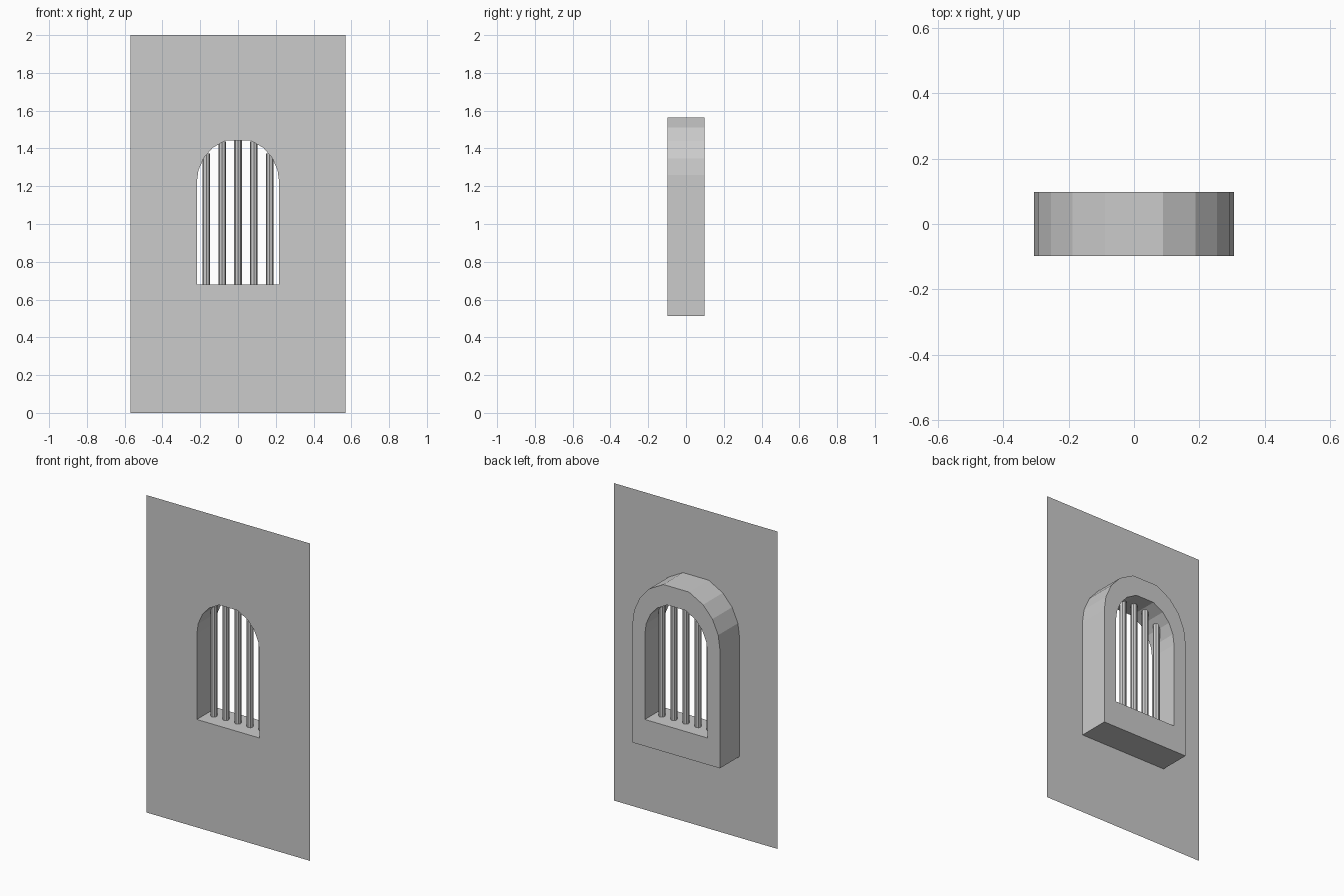
import bpy, bmesh
from math import sin, cos, sqrt, radians

if "Cube" in bpy.data.objects:
    bpy.data.objects.remove(bpy.data.objects["Cube"])

FRONT, BACK = -0.098, 0.098
ANGLES = [-90, -74, -56, -38, -17, 17, 38, 56, 74, 90]


def arch(half, bottom, spring, rise):
    """Arched opening outline, from bottom left over the top to bottom right."""
    pts = [(-half, bottom)]
    pts += [(half * sin(radians(a)), spring + rise * cos(radians(a)) / cos(radians(17)))
            for a in ANGLES]
    return pts + [(half, bottom)]


def make_object(name, bm):
    bmesh.ops.remove_doubles(bm, verts=bm.verts, dist=1e-5)
    mesh = bpy.data.meshes.new(name)
    bm.to_mesh(mesh)
    bm.free()
    obj = bpy.data.objects.new(name, mesh)
    bpy.context.collection.objects.link(obj)
    return obj


def place(bm, outline, y):
    return [bm.verts.new((x, y, z)) for x, z in outline]


def bridge(bm, a, b):
    """Closed strip of quads between two matching loops."""
    n = len(a)
    for i in range(n):
        j = (i + 1) % n
        bm.faces.new((a[i], a[j], b[j], b[i]))


inner = arch(0.218, 0.68, 1.22, 0.223)
outer = arch(0.305, 0.512, 1.26, 0.305)

# Thin wall panel with the arched opening
bm = bmesh.new()
edges = []
for outline in (inner, [(-0.57, 0), (-0.57, 2), (0.57, 2), (0.57, 0)]):
    loop = place(bm, outline, FRONT)
    edges += [bm.edges.new((loop[i - 1], loop[i])) for i in range(len(loop))]
bmesh.ops.triangle_fill(bm, edges=edges, use_beauty=True, use_dissolve=False, normal=(0, -1, 0))
bmesh.ops.dissolve_limit(bm, angle_limit=0.01, verts=bm.verts, edges=bm.edges)
make_object("wall_panel", bm)

# Stone surround behind the wall: outer side, back ring and reveal
bm = bmesh.new()
loops = [place(bm, o, y) for o, y in
         ((outer, FRONT), (outer, BACK), (inner, BACK), (inner, FRONT))]
for a, b in zip(loops, loops[1:]):
    bridge(bm, b, a)
make_object("window_surround", bm)

# Five vertical bars running up into the arch
for i in range(5):
    x = (i - 2) * 0.084
    z0, z1 = 0.67, 1.235 + sqrt(0.218 ** 2 - x * x)
    bpy.ops.mesh.primitive_cylinder_add(vertices=8, radius=0.02, depth=z1 - z0,
                                        location=(x, 0, (z0 + z1) / 2))
    bpy.context.object.name = f"bar_{i + 1}"
